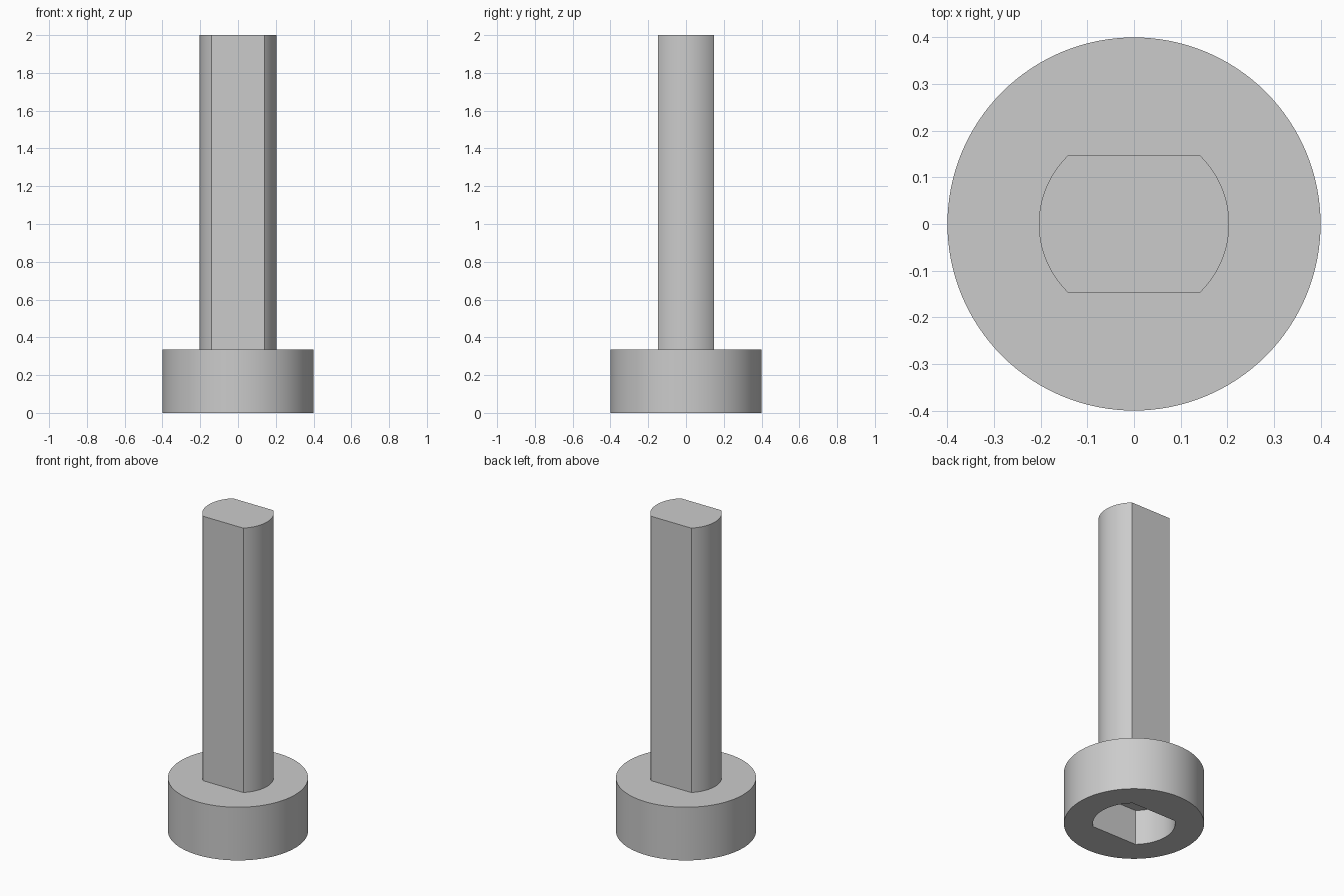
import bpy
import bmesh
import math

HEAD_TOP = 0.335
TOTAL = 2.0

default = bpy.data.objects.get("Cube")
if default:
    bpy.data.objects.remove(default, do_unlink=True)

# Single plain grey
grey = bpy.data.materials.new("plain grey")
grey.use_nodes = True
colour = (0.6, 0.6, 0.6, 1.0)
grey.diffuse_color = colour
grey.node_tree.nodes["Principled BSDF"].inputs["Base Color"].default_value = colour


def circle(radius, steps=128):
    """Round outline."""
    angles = [2 * math.pi * i / steps for i in range(steps)]
    return [(radius * math.cos(a), radius * math.sin(a)) for a in angles]


def double_flat(radius, half_width, steps=40):
    """Circle cut by two parallel flats facing front and back."""
    limit = math.asin(half_width / radius)
    arc = [limit * (2 * i / steps - 1) for i in range(steps + 1)]
    right = [(radius * math.cos(a), radius * math.sin(a)) for a in arc]
    return right + [(-x, -y) for x, y in right]


def prism(name, outline, bottom, top):
    """Extrude an outline upward into a closed solid."""
    bm = bmesh.new()
    base = bm.faces.new([bm.verts.new((x, y, bottom)) for x, y in outline])
    result = bmesh.ops.extrude_face_region(bm, geom=[base], use_keep_orig=True)
    moved = [v for v in result["geom"] if isinstance(v, bmesh.types.BMVert)]
    bmesh.ops.translate(bm, verts=moved, vec=(0, 0, top - bottom))
    bmesh.ops.recalc_face_normals(bm, faces=bm.faces)
    mesh = bpy.data.meshes.new(name)
    bm.to_mesh(mesh)
    bm.free()
    mesh.materials.append(grey)
    obj = bpy.data.objects.new(name, mesh)
    bpy.context.collection.objects.link(obj)
    return obj


def activate(obj):
    bpy.ops.object.select_all(action="DESELECT")
    obj.select_set(True)
    bpy.context.view_layer.objects.active = obj


# Round head with a blind socket matching the shaft, open underneath
head = prism("head", circle(0.4), 0, HEAD_TOP)
cutter = prism("socket_cutter", double_flat(0.235, 0.175), -0.1, 0.223)
cutter.hide_render = True
cut = head.modifiers.new("socket", "BOOLEAN")
cut.operation = "DIFFERENCE"
cut.solver = "EXACT"
cut.object = cutter
activate(head)
bpy.ops.object.modifier_apply(modifier=cut.name)
bpy.data.objects.remove(cutter, do_unlink=True)

# Shaft with two flats, seated slightly into the head
shaft = prism("shaft", double_flat(0.204, 0.148), HEAD_TOP - 0.03, TOTAL)

for part in (head, shaft):
    activate(part)
    bpy.ops.object.shade_smooth_by_angle(angle=math.radians(30))
